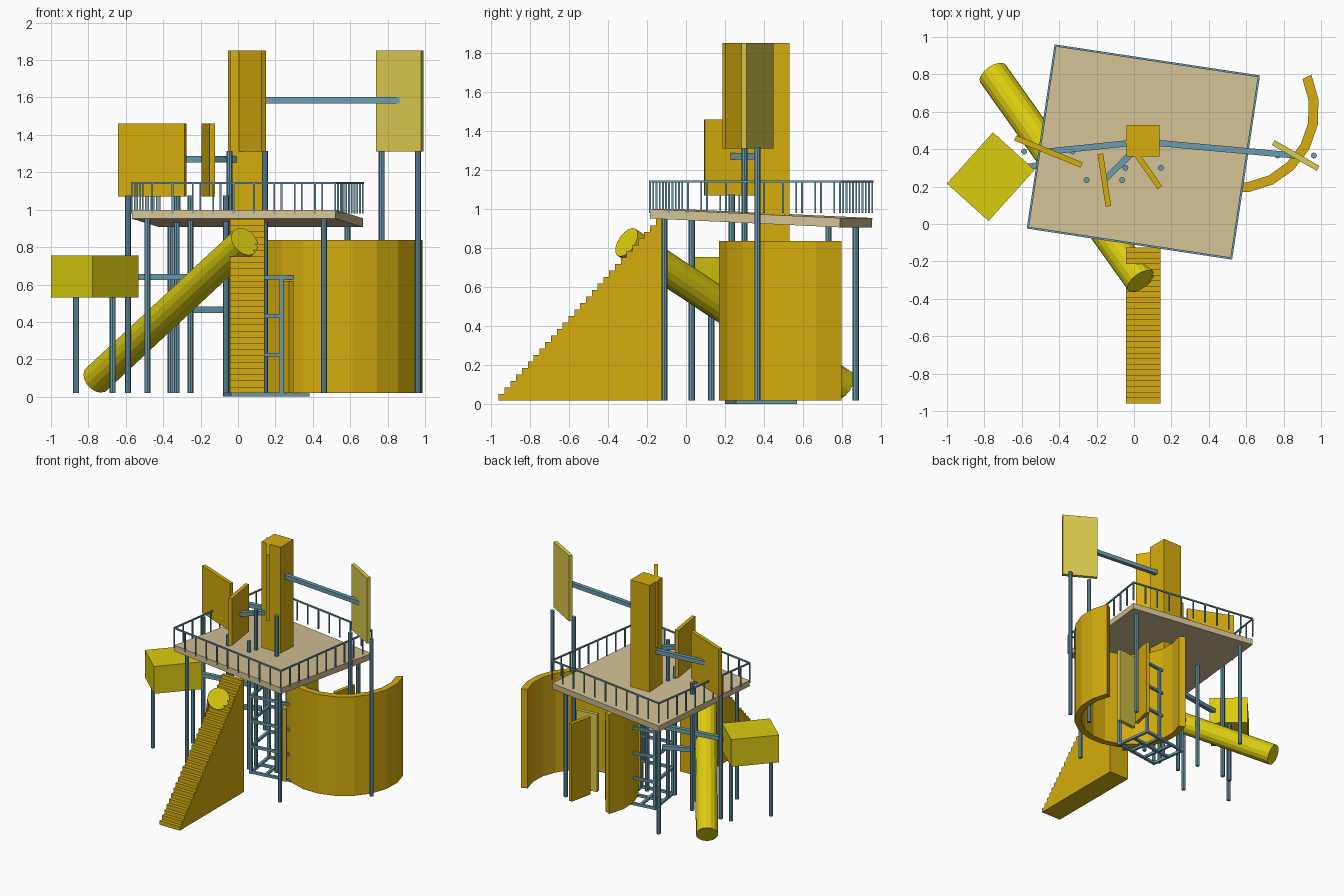
import bpy, bmesh, math
from mathutils import Vector, Matrix, Euler

if "Cube" in bpy.data.objects:
    bpy.data.objects.remove(bpy.data.objects["Cube"])


def material(name, rgb):
    lin = [((c / 255 + 0.055) / 1.055) ** 2.4 for c in rgb] + [1]
    m = bpy.data.materials.new(name)
    m.use_nodes = True
    m.diffuse_color = lin
    m.node_tree.nodes["Principled BSDF"].inputs["Base Color"].default_value = lin
    return m


GOLD = material("gold", (214, 173, 14))
YELLOW = material("yellow", (219, 204, 16))
PALE = material("pale_yellow", (217, 203, 78))
TAN = material("tan", (211, 193, 149))
STEEL = material("steel_blue", (108, 156, 176))


def finish(name, bm, mat):
    bmesh.ops.recalc_face_normals(bm, faces=bm.faces)
    mesh = bpy.data.meshes.new(name)
    bm.to_mesh(mesh)
    bm.free()
    mesh.materials.append(mat)
    ob = bpy.data.objects.new(name, mesh)
    bpy.context.collection.objects.link(ob)
    return ob


def add_box(bm, center, size, turn=0, tilt=0):
    mat = Matrix.LocRotScale(Vector(center), Euler((tilt, 0, turn)), Vector(size))
    bmesh.ops.create_cube(bm, size=1, matrix=mat)


def box(name, mat, center, size, turn=0, tilt=0):
    bm = bmesh.new()
    add_box(bm, center, size, turn, tilt)
    return finish(name, bm, mat)


def add_bar(bm, a, b, width):
    # square bar between two points
    a, b = Vector(a), Vector(b)
    d = b - a
    rot = d.to_track_quat('Z', 'Y')
    mat = Matrix.LocRotScale((a + b) / 2, rot, Vector((width, width, d.length)))
    bmesh.ops.create_cube(bm, size=1, matrix=mat)


def bar(name, a, b, width=0.033):
    bm = bmesh.new()
    add_bar(bm, a, b, width)
    return finish(name, bm, STEEL)


def rod(name, mat, a, b, radius, sides):
    a, b = Vector(a), Vector(b)
    d = b - a
    bm = bmesh.new()
    bmesh.ops.create_cone(bm, cap_ends=True, segments=sides, radius1=radius, radius2=radius, depth=d.length,
                          matrix=Matrix.LocRotScale((a + b) / 2, d.to_track_quat('Z', 'Y'), None))
    return finish(name, bm, mat)


def prism(name, mat, points, offset):
    # extrude a flat outline
    bm = bmesh.new()
    face = bm.faces.new([bm.verts.new(p) for p in points])
    ext = bmesh.ops.extrude_face_region(bm, geom=[face])
    bmesh.ops.translate(bm, vec=offset, verts=[v for v in ext["geom"] if isinstance(v, bmesh.types.BMVert)])
    return finish(name, bm, mat)


def pole(name, x, y, top):
    rod(name, STEEL, (x, y, 0.02), (x, y, top), 0.016, 8)


def panel(name, mat, a, b, z0, z1):
    a, b = Vector(a), Vector(b)
    d, c = b - a, (a + b) / 2
    box(name, mat, (c.x, c.y, (z0 + z1) / 2), (d.length, 0.03, z1 - z0), math.atan2(d.y, d.x))


# Deck, sloping down toward the back
TURN = math.radians(-8.6)
DECK = Vector((0.05, 0.385, 0.953))
W, D = 1.1, 0.985
box("deck", TAN, DECK, (W, D, 0.048), TURN, -0.046)


def deck_point(u, v, z):
    p = Matrix.Rotation(TURN, 3, 'Z') @ Vector((u, v, 0))
    return (DECK.x + p.x, DECK.y + p.y, z)


# Railing
bm = bmesh.new()
corners = [(-W / 2, -D / 2), (W / 2, -D / 2), (W / 2, D / 2), (-W / 2, D / 2)]
COUNT = 10
for i, (u0, v0) in enumerate(corners):
    u1, v1 = corners[(i + 1) % 4]
    add_bar(bm, deck_point(u0, v0, 1.142), deck_point(u1, v1, 1.142), 0.011)
    for k in range(COUNT):
        f = k / COUNT
        u, v = u0 + (u1 - u0) * f, v0 + (v1 - v0) * f
        add_bar(bm, deck_point(u, v, 0.98), deck_point(u, v, 1.142), 0.009)
finish("railing", bm, STEEL)

# Deck poles
for x, y, z in [(-0.485, 0.03, 0.96), (0.46, -0.11, 0.96), (0.585, 0.73, 0.93), (-0.36, 0.87, 0.93)]:
    pole("deck_pole", x, y, z)

# Tower
box("tower", GOLD, (0.048, 0.445, 1.34), (0.175, 0.17, 1.02))

# Raised panels, their poles and the beams to the tower
raised = [
    ("left", GOLD, (-0.635, 0.46), (-0.28, 0.315), 1.07, 1.46, 0.13),
    ("inner", GOLD, (-0.18, 0.375), (-0.137, 0.095), 1.07, 1.46, 0.095),
    ("center", GOLD, (-0.04, 0.45), (0.138, 0.195), 1.31, 1.85, 0.095),
    ("right", PALE, (0.745, 0.435), (0.985, 0.297), 1.31, 1.85, 0.097),
]
for side, mat, a, b, z0, z1, gap in raised:
    panel(side + "_panel", mat, a, b, z0, z1)
    mx, my = (a[0] + b[0]) / 2, (a[1] + b[1]) / 2
    if side == "center":
        my = 0.30
    for s in (-1, 1):
        pole(side + "_panel_pole", mx + s * gap, my, z0 + 0.005)
    if side != "center":
        h = 1.585 if side == "right" else 1.27
        bar(side + "_beam", (0.05, 0.44, h), (mx, my, h))

# Staircase as one stepped profile
STEPS = 28
Y0, Y1, Z0, Z1 = -0.96, -0.125, 0.02, 0.95
outline = [(-0.042, Y1, Z0), (-0.042, Y0, Z0)]
for i in range(STEPS):
    z = Z0 + (Z1 - Z0) * (i + 1) / STEPS
    outline += [(-0.042, Y0 + (Y1 - Y0) * (i + k) / STEPS, z) for k in (0, 1)]
prism("staircase", GOLD, outline, (0.183, 0, 0))

# Tube slide
rod("tube_slide", YELLOW, (0.035, -0.305, 0.83), (-0.755, 0.805, 0.095), 0.083, 16)

# Hut box on two poles
box("hut", YELLOW, (-0.766, 0.253, 0.642), (0.368, 0.3, 0.225), math.radians(48))
pole("hut_pole", -0.865, 0.13, 0.535)
pole("hut_pole", -0.67, 0.37, 0.535)

# Curved wall, open toward the back
SEG = 13
angles = [math.radians(155 + 230 * i / SEG) for i in range(SEG + 1)]
ring = [(0.545 + 0.445 * math.cos(t), 0.61 + 0.445 * math.sin(t), 0.02) for t in angles]
ring += [(0.545 + 0.392 * math.cos(t), 0.61 + 0.392 * math.sin(t), 0.02) for t in reversed(angles)]
prism("curved_wall", GOLD, ring, (0, 0, 0.817))

# Standing slabs around the wall
panel("inner_slab", GOLD, (0.47, 0.59), (0.51, 0.78), 0.02, 0.66)
panel("pale_slab", PALE, (0.44, 0.52), (0.61, 0.54), 0.02, 0.66)
panel("front_slab", GOLD, (0.235, 0.28), (0.285, 0.2), 0.02, 0.62)

# Climbing frame
bm = bmesh.new()
frame_turn = Matrix.Rotation(math.radians(8), 3, 'Z')
FW, FD = 0.405, 0.295


def frame_point(u, v, z):
    p = frame_turn @ Vector((u * FW / 2, v * FD / 2, 0))
    return (0.152 + p.x, 0.385 + p.y, z)


for u in (-1, 0.3, 1):
    for v in (-1, 1):
        add_bar(bm, frame_point(u, v, 0), frame_point(u, v, 0.65), 0.02)
for z in (0.012, 0.225, 0.432, 0.638):
    for s in (-1, 1):
        add_bar(bm, frame_point(-1, s, z), frame_point(1, s, z), 0.02)
        add_bar(bm, frame_point(s, -1, z), frame_point(s, 1, z), 0.02)
for k in (-0.4, 0.3):
    add_bar(bm, frame_point(k, -1, 0.012), frame_point(k, 1, 0.012), 0.02)
add_bar(bm, frame_point(-1, 0, 0.012), frame_point(1, 0, 0.012), 0.02)
finish("climbing_frame", bm, STEEL)

# Low beams from the frame to the hut and the slide
bar("hut_beam", (-0.05, 0.39, 0.64), (-0.6, 0.3, 0.64))
bar("slide_beam", (-0.05, 0.38, 0.465), (-0.3, 0.27, 0.465))
